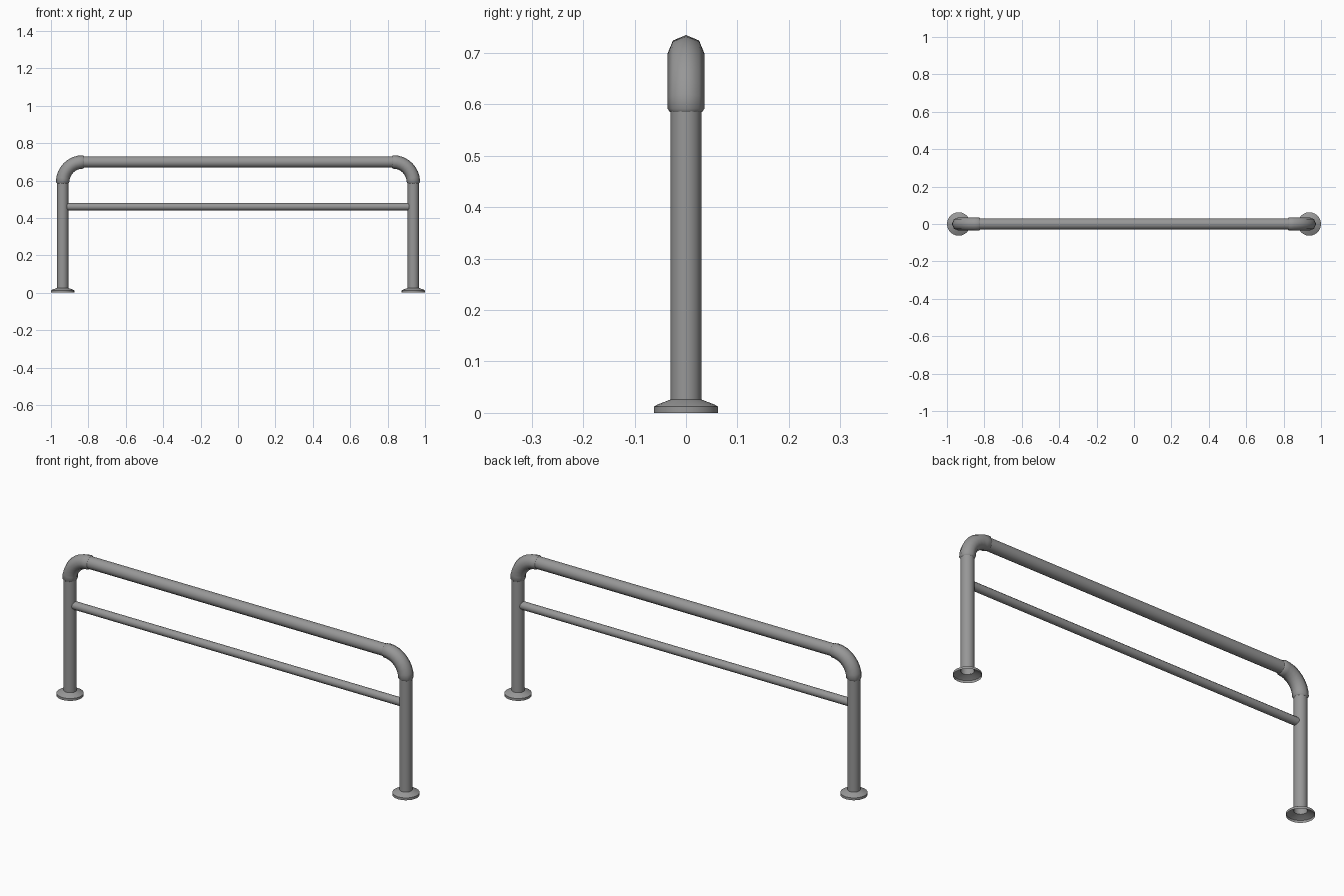
import bpy
import bmesh
from math import sin, cos, pi, radians

cube = bpy.data.objects.get("Cube")
if cube:
    bpy.data.objects.remove(cube, do_unlink=True)

steel = bpy.data.materials.new("steel_grey")
steel.use_nodes = True
GREY = (0.31, 0.31, 0.31, 1)
steel.diffuse_color = GREY
steel.node_tree.nodes["Principled BSDF"].inputs["Base Color"].default_value = GREY

POST_X = 0.9375      # post axis
RAIL_Z = 0.699       # top rail axis
PIPE_R = 0.03
ELBOW_R = 0.036
BEND = 0.107         # bend radius of the elbow axis


def tube(name, stations, sides, capped=False, sharp=50):
    """Loft rings along a path in the xz plane; station = (x, z, heading, radius)."""
    bm = bmesh.new()
    rings = []
    for x, z, heading, r in stations:
        ring = []
        for i in range(sides):
            a = 2 * pi * i / sides
            side = r * cos(a)
            ring.append(bm.verts.new((x + side * sin(heading), r * sin(a),
                                      z - side * cos(heading))))
        rings.append(ring)
    for lower, upper in zip(rings, rings[1:]):
        for i in range(sides):
            j = (i + 1) % sides
            bm.faces.new((lower[i], lower[j], upper[j], upper[i]))
    if capped:
        bm.faces.new(rings[0])
        bm.faces.new(rings[-1])
    bmesh.ops.recalc_face_normals(bm, faces=bm.faces)
    mesh = bpy.data.meshes.new(name)
    bm.to_mesh(mesh)
    bm.free()
    mesh.materials.append(steel)
    obj = bpy.data.objects.new(name, mesh)
    bpy.context.collection.objects.link(obj)
    bpy.ops.object.select_all(action="DESELECT")
    obj.select_set(True)
    bpy.context.view_layer.objects.active = obj
    bpy.ops.object.shade_smooth_by_angle(angle=radians(sharp))
    return obj


UP = pi / 2
for label, s in (("left", 1), ("right", -1)):
    px = s * POST_X

    # Upright post, open at the bottom
    tube(label + "_post", [(px, z, UP, PIPE_R) for z in (0.024, 0.62)], 16)

    # Hollow flared foot
    foot = ((0, 0.0625), (0.012, 0.0625), (0.016, 0.056), (0.026, PIPE_R))
    tube(label + "_foot", [(px, z, UP, r) for z, r in foot], 24, sharp=35)

    # Elbow sleeve with chamfered ends, bending from the post to the rail
    bend_x, bend_z = POST_X - BEND, RAIL_Z - BEND
    path = [(POST_X, bend_z - 0.007, 0, 0.031)]
    for i in range(9):
        path.append((bend_x + BEND * cos(i * pi / 16),
                     bend_z + BEND * sin(i * pi / 16), i * pi / 16, ELBOW_R))
    path.append((bend_x - 0.007, RAIL_Z, pi / 2, 0.031))
    # Headings run along the bend, mirrored for the right side
    tube(label + "_elbow",
         [(s * x, z, UP + s * turn, r) for x, z, turn, r in path], 8)

# Top rail and thinner middle rail
tube("top_rail", [(x, RAIL_Z, 0, PIPE_R) for x in (-0.85, 0.85)], 16)
tube("middle_rail", [(x, 0.46, 0, 0.02) for x in (-0.92, 0.92)], 12, capped=True)
